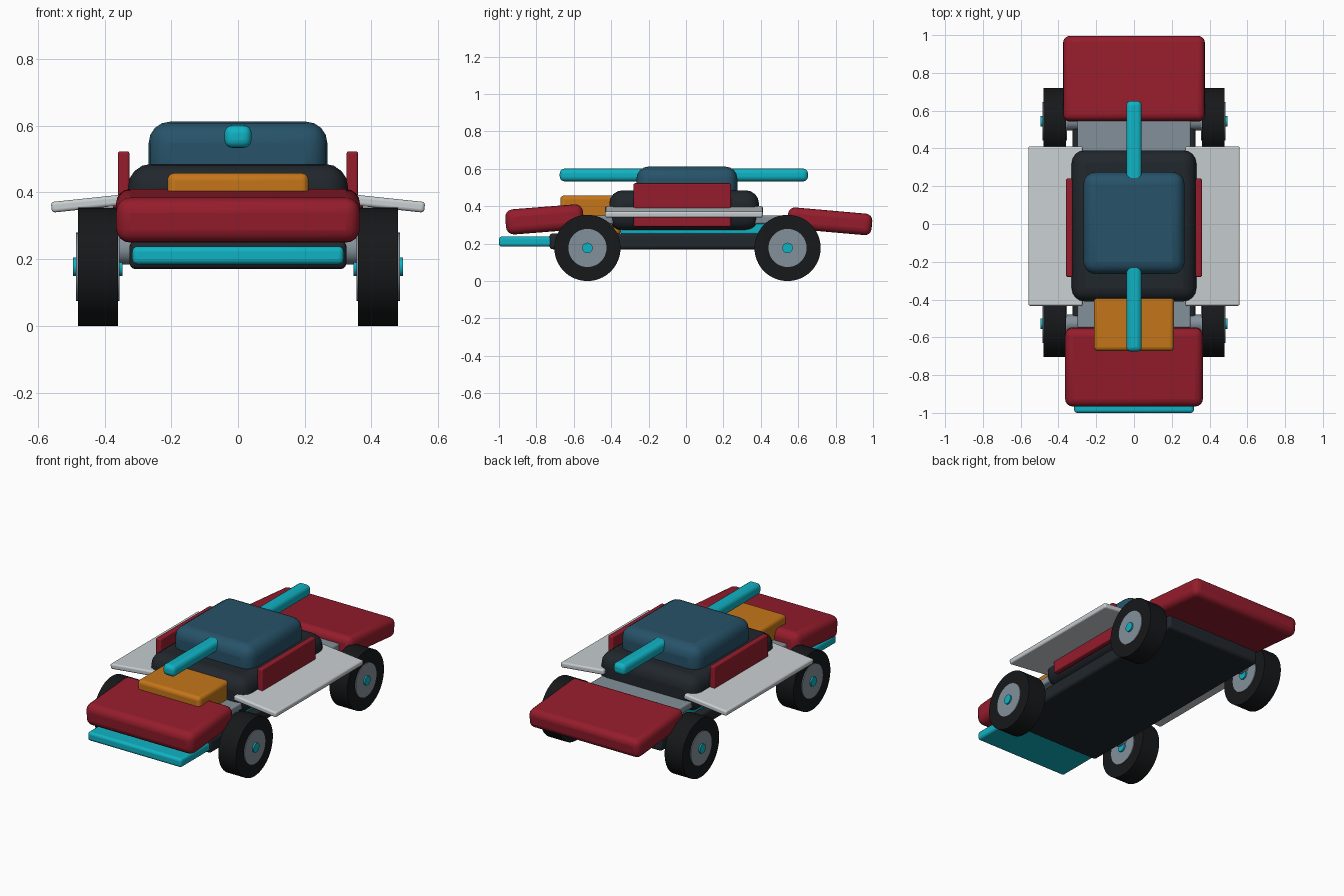
import bpy, math
from mathutils import Vector

if "Cube" in bpy.data.objects:
    bpy.data.objects.remove(bpy.data.objects["Cube"])

def material(name, rgb):
    m = bpy.data.materials.new(name)
    m.diffuse_color = (*rgb, 1)
    m.use_nodes = True
    m.node_tree.nodes["Principled BSDF"].inputs["Base Color"].default_value = m.diffuse_color
    return m

RED = material("red", (0.30, 0.012, 0.025))
DARK = material("charcoal", (0.015, 0.02, 0.026))
TYRE = material("tyre black", (0.008, 0.009, 0.01))
BLUE = material("glass blue", (0.02, 0.085, 0.14))
CYAN = material("cyan", (0.005, 0.45, 0.55))
ORANGE = material("orange", (0.55, 0.18, 0.01))
WHITE = material("pale grey", (0.58, 0.62, 0.64))
STEEL = material("steel", (0.23, 0.28, 0.32))

def finish(o, name, mat):
    o.name = name
    o.data.materials.append(mat)
    bpy.ops.object.shade_smooth_by_angle(angle=math.radians(35))
    return o

def box(name, x, y, z, mat, bevel=0.01, rot=(0, 0, 0)):
    """Rounded box from its (min, max) extents, rotated about its centre (degrees)."""
    lo, hi = Vector((x[0], y[0], z[0])), Vector((x[1], y[1], z[1]))
    bpy.ops.mesh.primitive_cube_add(size=1, location=(lo + hi) / 2)
    o = bpy.context.object
    o.scale = hi - lo
    bpy.ops.object.transform_apply(location=False, rotation=False, scale=True)
    o.rotation_euler = [math.radians(a) for a in rot]
    b = o.modifiers.new("bevel", 'BEVEL')
    b.width, b.segments = bevel, 4
    return finish(o, name, mat)

def rod(name, x, y, z, r, mat, n=48):
    """Cylinder along x."""
    bpy.ops.mesh.primitive_cylinder_add(vertices=n, radius=r, depth=x[1] - x[0],
        location=((x[0] + x[1]) / 2, y, z), rotation=(0, math.pi / 2, 0))
    return finish(bpy.context.object, name, mat)

# Underbody
box("chassis", (-.325, .325), (-.73, .70), (.17, .255), DARK, .018)
box("front_splitter", (-.317, .317), (-1.0, -.60), (.184, .238), CYAN, .016)
box("glow_core", (-.28, .28), (-.35, .43), (.25, .315), CYAN, .01)
box("deck_plate", (-.30, .30), (-.55, .56), (.305, .35), STEEL, .01)

# Sloping front and rear body panels
box("front_hood", (-.365, .365), (-.965, -.548), (.262, .397), RED, .042, (4.5, 0, 0))
box("rear_hood", (-.375, .375), (.543, .995), (.262, .377), RED, .036, (-5, 0, 0))

# Central body and cabin
box("main_body", (-.33, .33), (-.41, .39), (.27, .485), DARK, .07)
box("cabin", (-.268, .268), (-.265, .275), (.41, .612), BLUE, .065)
box("engine_block", (-.212, .212), (-.672, -.35), (.245, .458), ORANGE, .022)
box("roof_bar", (-.041, .041), (-.675, .652), (.533, .601), CYAN, .025)

# Mirrored side panels
for s, side in ((1, "right"), (-1, "left")):
    xs = lambda a, b: tuple(sorted((s * a, s * b)))
    box("side_fin_" + side, xs(.325, .36), (-.28, .24), (.29, .523), RED, .008)
    box("side_wing_" + side, xs(.27, .56), (-.433, .411), (.354, .386), WHITE, .01, (0, 6 * s, 0))

# Axles and wheels
for y, end in ((-.527, "front"), (.543, "rear")):
    rod(end + "_axle", (-.37, .37), y, .23, .047, STEEL)
    for s, side in ((1, "right"), (-1, "left")):
        xs = lambda a, b: tuple(sorted((s * a, s * b)))
        tag = "_" + end + "_" + side
        rod("tyre" + tag, xs(.36, .48), y, .177, .177, TYRE, 64)
        rod("hub" + tag, xs(.355, .485), y, .177, .102, STEEL)
        rod("hub_cap" + tag, xs(.346, .494), y, .177, .028, CYAN, 24)
